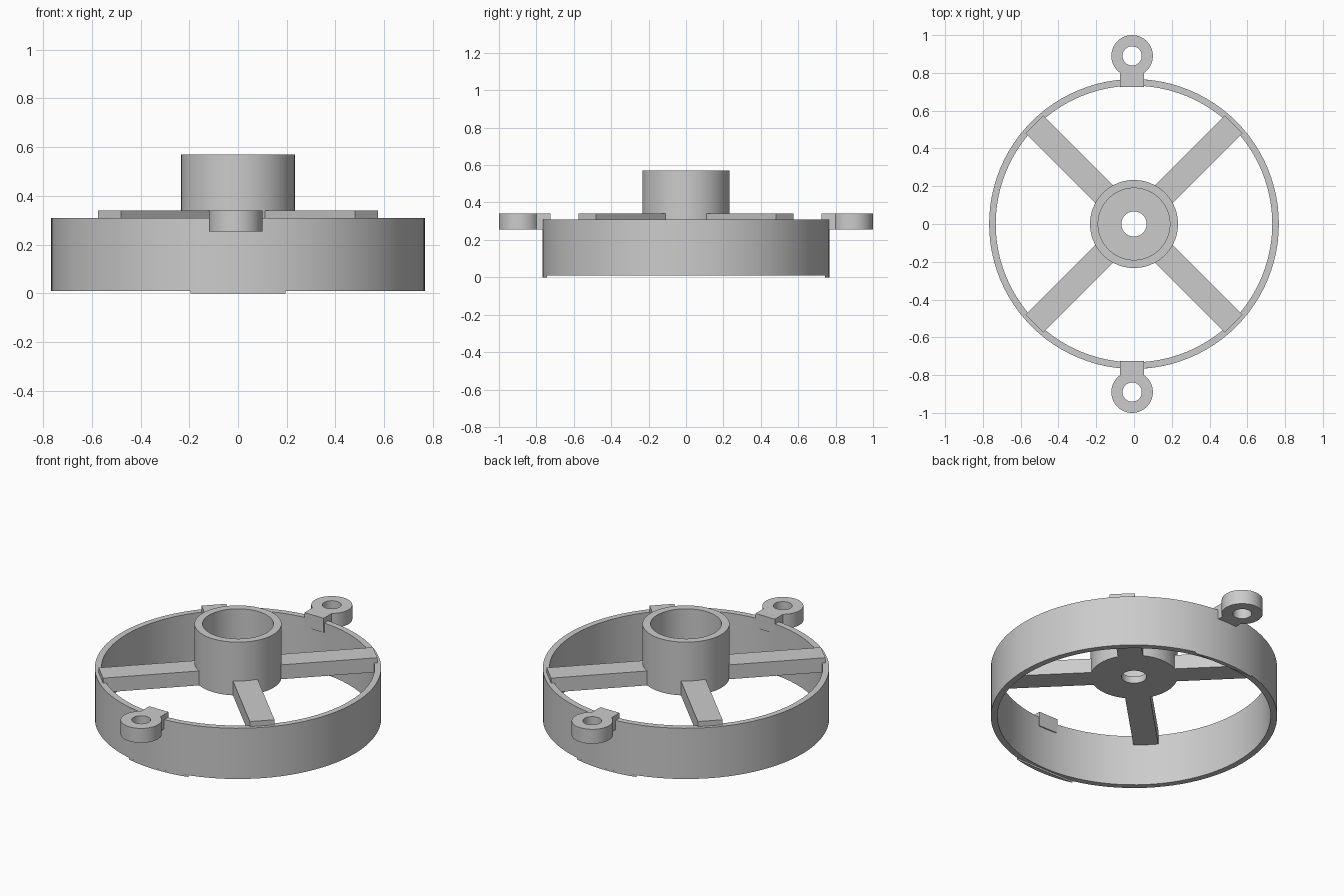
import bpy, bmesh
from math import pi, cos, sin, acos, asin, radians
from mathutils import Matrix

cube = bpy.data.objects.get("Cube")
if cube:
    bpy.data.objects.remove(cube, do_unlink=True)

GREY = (0.6, 0.6, 0.6, 1)
grey = bpy.data.materials.new("plain_grey")
grey.use_nodes = True
grey.diffuse_color = GREY
grey.node_tree.nodes["Principled BSDF"].inputs["Base Color"].default_value = GREY

SEGMENTS = 96
RIM_OUT, RIM_IN = 0.767, 0.732
RIM_BOTTOM, RIM_TOP = 0.01, 0.31
ARM_BOTTOM, ARM_TOP = 0.255, 0.34
HUB_OUT, HUB_IN, HUB_HOLE = 0.233, 0.19, 0.067


def finish(name, bm, turn=0.0):
    """Turn a bmesh into a shaded, coloured object."""
    bm.transform(Matrix.Rotation(turn, 4, "Z"))
    bmesh.ops.recalc_face_normals(bm, faces=bm.faces)
    mesh = bpy.data.meshes.new(name)
    bm.to_mesh(mesh)
    bm.free()
    obj = bpy.data.objects.new(name, mesh)
    bpy.context.collection.objects.link(obj)
    mesh.materials.append(grey)
    bpy.ops.object.select_all(action="DESELECT")
    obj.select_set(True)
    bpy.context.view_layer.objects.active = obj
    bpy.ops.object.shade_smooth_by_angle(angle=radians(30))
    return obj


def lathe(name, profile):
    """Revolve a closed (radius, z) profile about the z axis."""
    bm = bmesh.new()
    rings = []
    for i in range(SEGMENTS):
        a = 2 * pi * i / SEGMENTS
        rings.append([bm.verts.new((r * cos(a), r * sin(a), z)) for r, z in profile])
    n = len(profile)
    for i in range(SEGMENTS):
        here, after = rings[i - 1], rings[i]
        for j in range(n):
            bm.faces.new((here[j - 1], here[j], after[j], after[j - 1]))
    return finish(name, bm)


def plate(name, outlines, bottom, top, turn=0.0):
    """Extrude flat outlines; any outline after the first is a hole."""
    bm = bmesh.new()
    edges = []
    for points in outlines:
        verts = [bm.verts.new((x, y, bottom)) for x, y in points]
        edges += [bm.edges.new((verts[i - 1], verts[i])) for i in range(len(verts))]
    bmesh.ops.triangle_fill(bm, edges=edges, use_beauty=True)
    result = bmesh.ops.extrude_face_region(bm, geom=bm.faces[:], use_keep_orig=True)
    raised = [g for g in result["geom"] if isinstance(g, bmesh.types.BMVert)]
    bmesh.ops.translate(bm, verts=raised, vec=(0, 0, top - bottom))
    return finish(name, bm, turn)


def arc(cx, cy, r, start, end, count):
    step = (end - start) / (count - 1)
    return [(cx + r * cos(start + i * step), cy + r * sin(start + i * step))
            for i in range(count)]


# Outer rim
lathe("rim", [(RIM_IN, RIM_BOTTOM), (RIM_OUT, RIM_BOTTOM),
              (RIM_OUT, RIM_TOP), (RIM_IN, RIM_TOP)])

# Hub cup with a drilled floor
FLOOR = ARM_BOTTOM + 0.04
lathe("hub", [(HUB_HOLE, ARM_BOTTOM), (HUB_OUT, ARM_BOTTOM), (HUB_OUT, 0.57),
              (HUB_IN, 0.57), (HUB_IN, FLOOR), (HUB_HOLE, FLOOR)])

# Four diagonal spokes resting in the rim
HALF = 0.067
for i, name in enumerate(("back_left", "back_right", "front_right", "front_left")):
    plate("spoke_" + name,
          [[(0.2, -HALF), (0.746, -HALF), (0.746, HALF), (0.2, HALF)]],
          ARM_BOTTOM, ARM_TOP, pi / 4 + i * pi / 2)

# Mounting lugs and thin feet at the front and back
LUG_X, LUG_Y, LUG_R, NECK = -0.01, 0.89, 0.11, 0.063
opening = asin(NECK / LUG_R)
chord = acos(0.742 / RIM_OUT)
for name, side in (("front", -1), ("back", 1)):
    lug = arc(LUG_X, LUG_Y, LUG_R, -pi / 2 + opening, 1.5 * pi - opening, 48)
    lug += [(LUG_X - NECK, 0.725), (LUG_X + NECK, 0.725)]
    hole = arc(LUG_X, LUG_Y, 0.051, 0, 2 * pi * 31 / 32, 32)
    foot = arc(0, 0, RIM_OUT, pi / 2 - chord, pi / 2 + chord, 16)
    flip = lambda pts: [(x, side * y) for x, y in pts]
    plate("lug_" + name, [flip(lug), flip(hole)], ARM_BOTTOM, ARM_TOP)
    plate("foot_" + name, [flip(foot)], 0.0, RIM_BOTTOM)
